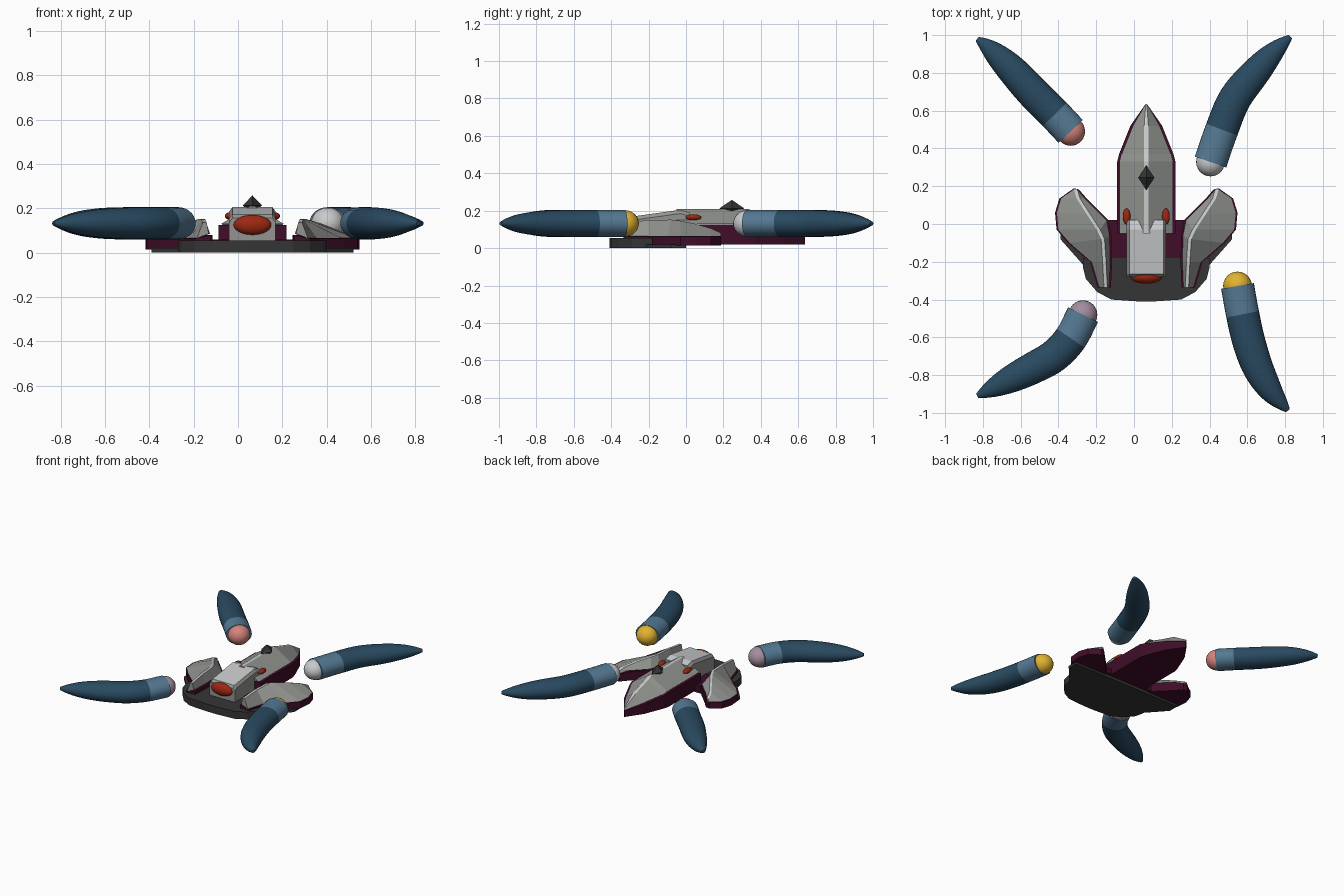
import bpy, bmesh, math
from mathutils import Vector

if "Cube" in bpy.data.objects:
    bpy.data.objects.remove(bpy.data.objects["Cube"])

CX = 0.065  # centre line of the craft


def mat(name, r, g, b):
    m = bpy.data.materials.new(name)
    m.diffuse_color = (r, g, b, 1)
    m.use_nodes = True
    m.node_tree.nodes["Principled BSDF"].inputs["Base Color"].default_value = m.diffuse_color
    return m


DARK_BLUE = mat("dark blue", 0.022, 0.068, 0.118)
LIGHT_BLUE = mat("light blue", 0.09, 0.19, 0.29)
PALE = mat("pale grey", 0.58, 0.59, 0.60)
GREY = mat("mid grey", 0.29, 0.30, 0.28)
PURPLE = mat("dark purple", 0.05, 0.004, 0.021)
CHARCOAL = mat("charcoal", 0.036, 0.036, 0.036)
RED = mat("red", 0.34, 0.02, 0.006)
PINK = mat("pink", 0.66, 0.23, 0.20)
YELLOW = mat("yellow", 0.76, 0.45, 0.03)
MAUVE = mat("mauve", 0.37, 0.27, 0.34)


def finish(name, bm, mats, smooth=False):
    bmesh.ops.remove_doubles(bm, verts=bm.verts, dist=0.0002)
    bmesh.ops.recalc_face_normals(bm, faces=bm.faces)
    me = bpy.data.meshes.new(name)
    bm.to_mesh(me)
    bm.free()
    for m in mats:
        me.materials.append(m)
    ob = bpy.data.objects.new(name, me)
    bpy.context.collection.objects.link(ob)
    if smooth:
        bpy.ops.object.select_all(action='DESELECT')
        ob.select_set(True)
        bpy.context.view_layer.objects.active = ob
        bpy.ops.object.shade_smooth_by_angle(angle=math.radians(45))
    return ob


def loft(name, rings, mats, rule=None, smooth=False):
    """Skin closed rings; rule(ring, segment) gives the material index."""
    bm = bmesh.new()
    vs = [[bm.verts.new(p) for p in r] for r in rings]
    n = len(rings[0])
    for i in range(len(vs) - 1):
        for j in range(n):
            k = (j + 1) % n
            f = bm.faces.new((vs[i][j], vs[i][k], vs[i + 1][k], vs[i + 1][j]))
            f.material_index = rule(i, j) if rule else 0
    bm.faces.new(vs[0][::-1]).material_index = rule(0, 0) if rule else 0
    bm.faces.new(vs[-1]).material_index = rule(len(vs) - 2, 0) if rule else 0
    return finish(name, bm, mats, smooth)


def slab(name, half, z0, z1, m):
    """Symmetric plate from a right-hand outline of (half width, y)."""
    pts = [(CX + w, y) for w, y in half] + [(CX - w, y) for w, y in reversed(half)]
    return loft(name, [[(x, y, z) for x, y in pts] for z in (z0, z1)], [m])


def ball(name, loc, rad, m):
    bm = bmesh.new()
    bmesh.ops.create_uvsphere(bm, u_segments=24, v_segments=14, radius=1)
    for v in bm.verts:
        v.co = Vector(loc) + Vector([a * b for a, b in zip(v.co, rad)])
    return finish(name, bm, [m], True)


# Base plates
slab("front_plate", [(0.04, -0.41), (0.185, -0.40), (0.26, -0.36), (0.32, -0.29),
                     (0.335, -0.23), (0.335, -0.18)], 0.0, 0.055, CHARCOAL)
slab("under_plate", [(0.3, -0.25), (0.34, -0.21), (0.455, -0.08), (0.455, 0.0)],
     0.0, 0.02, CHARCOAL)
slab("hull_bridge", [(0.205, -0.18), (0.205, 0.02)], 0.02, 0.06, PURPLE)

# Fuselage: y, half width, edge height, ridge height
stations = [(-0.05, 0.14, 0.13, 0.21), (0.33, 0.14, 0.13, 0.21), (0.37, 0.13, 0.12, 0.195),
            (0.52, 0.07, 0.095, 0.15), (0.635, 0.004, 0.07, 0.08)]
top, low = [], []
for y, w, ze, zr in stations:
    r = min(0.011, w * 0.7)
    top.append([(CX - w, y, ze), (CX - r, y, zr), (CX + r, y, zr), (CX + w, y, ze)])
    p = w + 0.014 if w > 0.01 else w
    low.append([(CX - p, y, 0.02), (CX - p, y, ze - 0.005),
                (CX + p, y, ze - 0.005), (CX + p, y, 0.02)])
loft("fuselage_top", top, [GREY, PALE], lambda i, j: int(j == 1))
loft("fuselage_hull", low, [PURPLE])

# Cabin with sloping roof and bevelled roof edges
cabin = []
for y, zt in ((-0.28, 0.155), (-0.265, 0.172), (-0.03, 0.205), (0.02, 0.19)):
    cabin.append([(CX + s * w, y, z) for s, w, z in
                  ((-1, 0.105, 0.05), (-1, 0.105, zt - 0.02), (-1, 0.09, zt),
                   (1, 0.09, zt), (1, 0.105, zt - 0.02), (1, 0.105, 0.05))])
loft("cabin", cabin, [GREY, PALE], lambda i, j: int(j == 2 and i > 0))
ball("front_lens", (CX, -0.28, 0.125), (0.085, 0.036, 0.045), RED)

# Black diamond fin on the ridge
bm = bmesh.new()
bmesh.ops.create_uvsphere(bm, u_segments=4, v_segments=2, radius=1)
for v in bm.verts:
    v.co = Vector((CX + v.co.x * 0.043, 0.245 + v.co.y * 0.066, 0.213 + v.co.z * 0.045))
finish("diamond_fin", bm, [CHARCOAL])

# Wings: outer point, ridge point with height, inner point
wing = [((0.44, 0.188), (0.44, 0.185, 0.082), (0.432, 0.183)),
        ((0.515, 0.135), (0.425, 0.135, 0.105), (0.39, 0.135)),
        ((0.538, 0.06), (0.37, 0.05, 0.13), (0.33, 0.075)),
        ((0.53, -0.03), (0.318, -0.03, 0.146), (0.275, 0.02)),
        ((0.47, -0.10), (0.295, -0.08, 0.152), (0.26, -0.06)),
        ((0.355, -0.20), (0.287, -0.20, 0.15), (0.256, -0.20)),
        ((0.315, -0.335), (0.28, -0.335, 0.135), (0.262, -0.335))]
for side, s in (("right", 1), ("left", -1)):
    def P(x, y, z):
        return (CX + s * (x - CX), y, z)
    top, low = [], []
    for (ox, oy), (rx, ry, rz), (ix, iy) in wing:
        top.append([P(ox, oy, 0.065), P(rx + 0.009, ry, rz), P(rx - 0.009, ry, rz),
                    P(ix, iy, 0.085 if iy < 0.15 else 0.07)])
        d = 0.01
        low.append([P(ox + d, oy, 0.015), P(ox + d, oy, 0.063),
                    P(ix - d, iy, 0.08 if iy < 0.15 else 0.068), P(ix - d, iy, 0.015)])
    loft(side + "_wing_top", top, [GREY, PALE], lambda i, j: int(j == 1))
    loft(side + "_wing_hull", low, [PURPLE])
    ball(side + "_red_pod", P(CX + 0.104, 0.04, 0.165), (0.02, 0.042, 0.016), RED)


# Tentacles: smooth path, cuff at the first span, round ball at the inner end
def catmull(p, steps):
    q = [p[0] * 2 - p[1]] + p + [p[-1] * 2 - p[-2]]
    out = []
    for i in range(1, len(q) - 2):
        a, b, c, d = q[i - 1:i + 3]
        for k in range(steps):
            t = k / steps
            out.append(0.5 * (2 * b + (c - a) * t + (2 * a - 5 * b + 4 * c - d) * t * t
                              + (3 * b - a - 3 * c + d) * t ** 3))
    return out + [p[-1]]


def tentacle(name, pts, ball_mat):
    steps, n, zc = 5, 28, 0.132
    path = catmull([Vector((x, y, 0)) for x, y in pts], steps)
    dist = [0]
    for a, b in zip(path, path[1:]):
        dist.append(dist[-1] + (b - a).length)
    rings = []
    for i, c in enumerate(path):
        tan = (path[min(i + 1, len(path) - 1)] - path[max(i - 1, 0)]).normalized()
        nrm = Vector((-tan.y, tan.x, 0))
        r = 0.013 + 0.075 * (1 - (dist[i] / dist[-1]) ** 5)
        rings.append([c + nrm * r * math.cos(a) + Vector((0, 0, zc + 0.83 * r * math.sin(a)))
                      for a in (2 * math.pi * k / n for k in range(n))])
    loft(name, rings, [LIGHT_BLUE, DARK_BLUE], lambda i, j: int(i >= steps), True)
    ball(name + "_ball", (path[0].x, path[0].y, zc), (0.076, 0.076, 0.071), ball_mat)


tentacle("back_left_tentacle", [(-0.335, 0.49), (-0.42, 0.58), (-0.53, 0.69), (-0.65, 0.82),
                                (-0.76, 0.925), (-0.83, 0.98)], PINK)
tentacle("back_right_tentacle", [(0.405, 0.328), (0.465, 0.50), (0.535, 0.665), (0.65, 0.81),
                                 (0.74, 0.91), (0.828, 0.992)], PALE)
tentacle("front_right_tentacle", [(0.548, -0.328), (0.575, -0.478), (0.61, -0.63),
                                  (0.66, -0.77), (0.73, -0.89), (0.815, -0.988)], YELLOW)
tentacle("front_left_tentacle", [(-0.27, -0.48), (-0.335, -0.605), (-0.425, -0.70),
                                 (-0.54, -0.765), (-0.66, -0.825), (-0.83, -0.91)], MAUVE)
